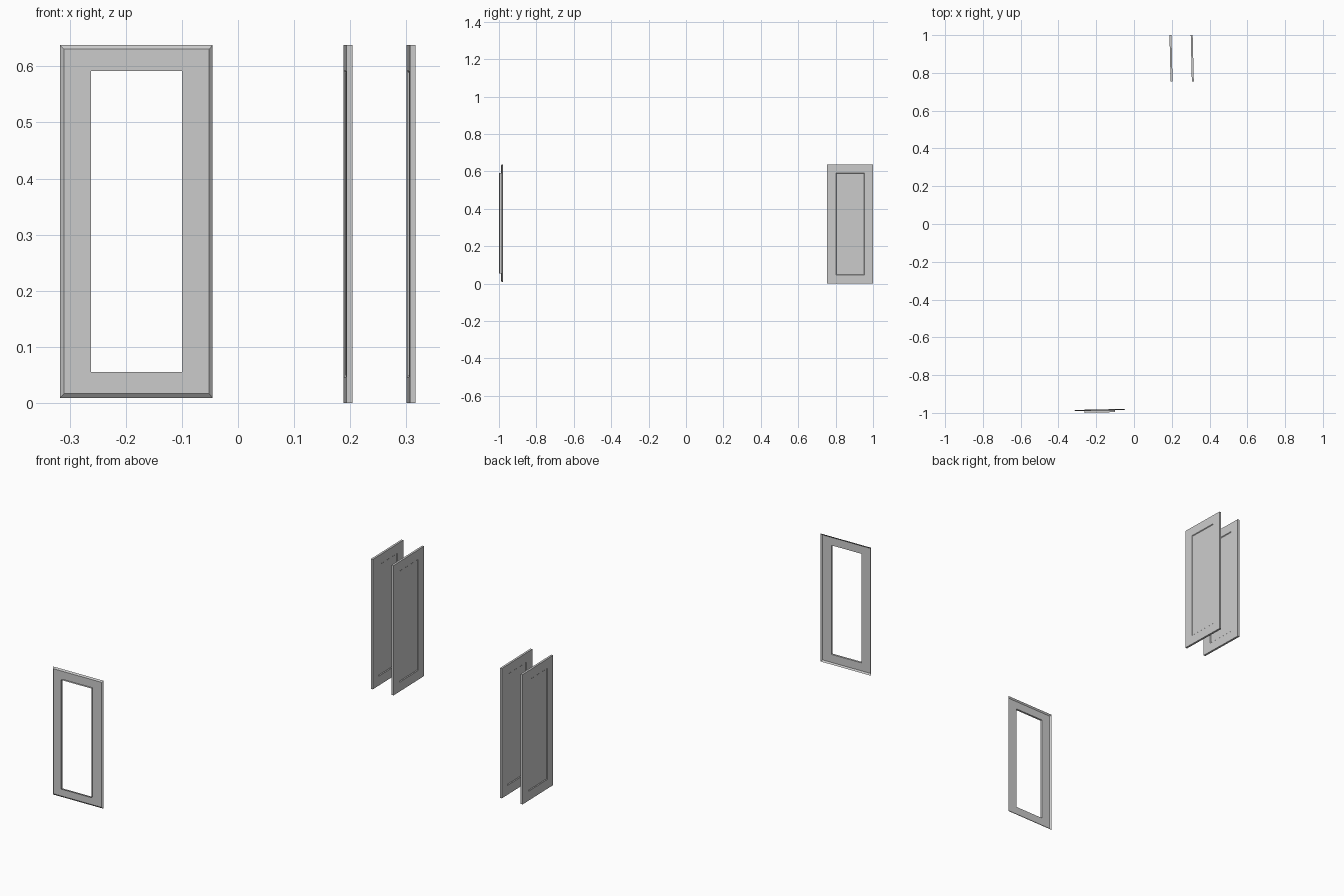
import bpy, bmesh, math
from mathutils import Matrix

if "Cube" in bpy.data.objects:
    bpy.data.objects.remove(bpy.data.objects["Cube"])


def rect_loops(name, loops, location, angle, capped):
    """Bridge concentric rectangles given as (half_width, half_height, depth)."""
    bm = bmesh.new()
    rings = []
    for w, h, d in loops:
        rings.append([bm.verts.new(p) for p in
                      ((-w, d, -h), (w, d, -h), (w, d, h), (-w, d, h))])
    for a, b in zip(rings, rings[1:]):
        for i in range(4):
            j = (i + 1) % 4
            bm.faces.new((a[i], a[j], b[j], b[i]))
    if capped:
        bm.faces.new(rings[0][::-1])
        bm.faces.new(rings[-1])
        bmesh.ops.recalc_face_normals(bm, faces=bm.faces[:])
    bm.transform(Matrix.Translation(location) @ Matrix.Rotation(angle, 4, 'Z'))
    mesh = bpy.data.meshes.new(name)
    bm.to_mesh(mesh)
    bm.free()
    obj = bpy.data.objects.new(name, mesh)
    bpy.context.collection.objects.link(obj)
    return obj


# Open front frame: sloped outer rim to the back, raised lip around the opening
rect_loops("front_frame",
           [(0.136, 0.3145, 0.006), (0.1295, 0.307, 0.0),
            (0.081, 0.268, 0.0), (0.081, 0.268, -0.010)],
           (-0.181, -0.9877, 0.3235), math.radians(1.2), False)

# Two side doors with a shallow recessed panel on both faces
T, R = 0.0052, 0.003
one_side = [(0.073, 0.270, T - R), (0.076, 0.273, T), (0.1225, 0.319, T)]
door = one_side + [(w, h, -d) for w, h, d in reversed(one_side)]
for label, x in (("inner", 0.196), ("outer", 0.3085)):
    rect_loops(label + "_side_door", door, (x, 0.8775, 0.319),
               math.radians(91.4), True)
